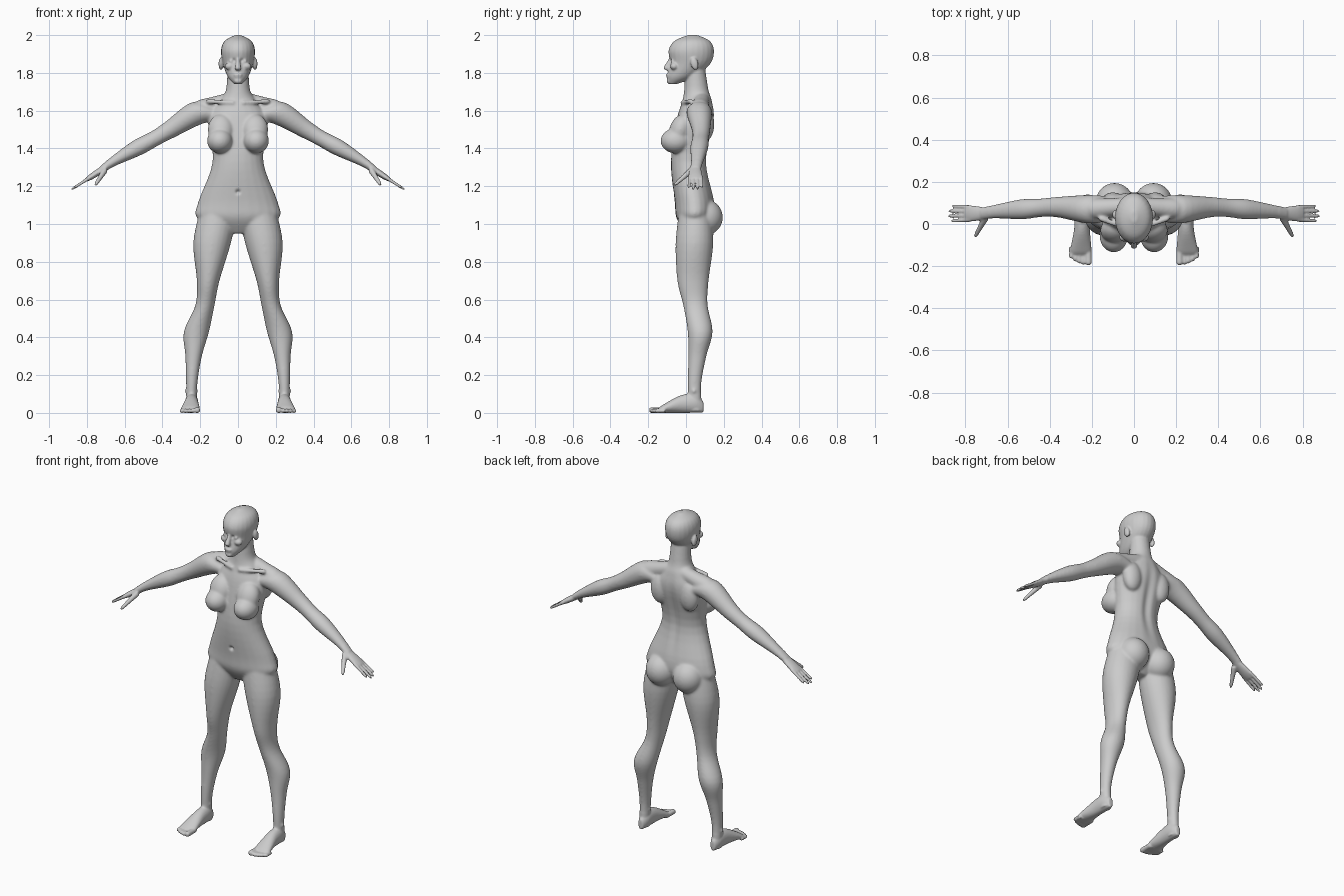
import bpy, bmesh, math
from mathutils import Vector, Matrix

cube = bpy.data.objects.get("Cube")
if cube:
    bpy.data.objects.remove(cube, do_unlink=True)

across, along, up = Vector((1, 0, 0)), Vector((0, 1, 0)), Vector((0, 0, 1))
hand_direction = Vector((.84, 0, -.54))
hand_up = hand_direction.cross(along)
skin = bmesh.new()


def blend(before, start, end, after, t):
    """Smooth curve value between start and end."""
    slope_in, slope_out = (end - before) / 2, (after - start) / 2
    rise = end - start
    return (start + slope_in * t + (3 * rise - 2 * slope_in - slope_out) * t ** 2
            + (slope_in + slope_out - 2 * rise) * t ** 3)


def resample(rows, steps=5):
    result = []
    for i, (start, end) in enumerate(zip(rows, rows[1:])):
        before, after = rows[max(i - 1, 0)], rows[min(i + 2, len(rows) - 1)]
        for step in range(steps):
            result.append([blend(*values, step / steps)
                           for values in zip(before, start, end, after)])
    return result + [rows[-1]]


def loft(rows, u, v, side=1, sides=24):
    """Closed skin over ellipses: rows hold centre x, y, z and radii along u, v."""
    rings = []
    for x, y, z, radius_u, radius_v in resample(rows):
        ring = []
        for k in range(sides):
            angle = math.tau * k / sides
            point = (Vector((x, y, z)) + u * radius_u * math.cos(angle)
                     + v * radius_v * math.sin(angle))
            ring.append(skin.verts.new((point.x * side, point.y, point.z)))
        rings.append(ring)
    for lower, upper in zip(rings, rings[1:]):
        for k in range(sides):
            skin.faces.new((lower[k - 1], lower[k], upper[k], upper[k - 1]))
    skin.faces.new(rings[0])
    skin.faces.new(rings[-1])


def stack(rows):
    """Central loft from rows of height, half width, front and back."""
    loft([(0, (front + back) / 2, height, width, (back - front) / 2)
          for height, width, front, back in rows], across, along)


def rod(start, end, thick, thin, side):
    """Round tapered rod with a rounded tip."""
    start, end = Vector(start), Vector(end)
    u = (end - start).orthogonal().normalized()
    v = (end - start).normalized().cross(u)
    rows = []
    for t, scale in ((0, 1), (.5, 1), (.9, 1), (1, .4)):
        radius = (thick + (thin - thick) * t) * scale
        rows.append((*start.lerp(end, t), radius, radius))
    loft(rows, u, v, side)


def blob(centre, radii, side=1, tilt=0):
    x, y, z = centre
    place = (Matrix.Translation((x * side, y, z)) @ Matrix.Rotation(tilt, 4, 'X')
             @ Matrix.Diagonal((*radii, 1)))
    bmesh.ops.create_uvsphere(skin, u_segments=28, v_segments=18, radius=1, matrix=place)


def build_centre():
    # Torso and neck
    stack([(.95, .06, 0, .08), (1.03, .215, -.05, .14), (1.12, .21, -.06, .15),
           (1.33, .135, -.08, .11), (1.55, .158, -.05, .15), (1.65, .1, -.02, .14),
           (1.71, .064, -.01, .12), (1.83, .055, 0, .1)])
    # Head
    stack([(1.74, .02, -.09, -.05), (1.78, .055, -.1, .05), (1.85, .08, -.085, .13),
           (1.92, .09, -.092, .148), (1.97, .07, -.06, .125), (2, .015, .01, .06)])
    # Nose, lips and chin
    rod((0, -.08, 1.88), (0, -.107, 1.815), .008, .017, 1)
    blob((0, -.096, 1.79), (.024, .01, .006))
    blob((0, -.094, 1.779), (.02, .01, .007))
    blob((0, -.09, 1.757), (.022, .013, .014))


def build_face_side(side):
    # Eye, cheek and ear
    blob((.034, -.071, 1.862), (.015, .012, .009), side)
    blob((.044, -.062, 1.835), (.026, .022, .02), side)
    blob((.09, .045, 1.848), (.013, .02, .034), side, .25)


def build_torso_side(side):
    # Chest, shoulder blade and buttock
    blob((.096, -.055, 1.44), (.068, .08, .066), side)
    blob((.09, -.03, 1.5), (.07, .057, .085), side, -.35)
    blob((.1, .105, 1.53), (.058, .045, .09), side)
    blob((.092, .103, 1.035), (.09, .092, .095), side)
    # Collarbone and shoulder slope
    rod((.02, -.025, 1.642), (.17, .03, 1.65), .01, .014, side)
    rod((.03, .085, 1.66), (.22, .07, 1.6), .04, .05, side)


def build_arm(side):
    loft([(.1, .075, 1.58, .055, .05), (.21, .07, 1.59, .068, .065),
          (.36, .08, 1.5, .049, .048), (.44, .077, 1.453, .044, .042),
          (.53, .07, 1.405, .048, .044), (.65, .06, 1.337, .034, .028),
          (.72, .05, 1.29, .028, .018)], along, hand_up, side)
    # Palm
    wrist = Vector((.7, .05, 1.3))
    loft([(*(wrist + hand_direction * reach), width, thickness)
          for reach, width, thickness in ((0, .027, .018), (.08, .038, .016),
                                          (.12, .034, .011))], along, hand_up, side)
    # Fingers spread a little towards their tips
    for i, length in enumerate((.1, .118, .115, .095)):
        spread = along * (i - 1.5)
        knuckle = wrist + hand_direction * .09 + spread * .02
        tip = wrist + hand_direction * (.1 + length) + spread * .024
        rod(knuckle, tip, .01, .007, side)
    # Thumb
    rod((.705, .03, 1.285), (.755, -.062, 1.206), .017, .008, side)


def build_leg(side):
    loft([(.1, .05, 1.08, .1, .085), (.137, .045, .9, .1, .1),
          (.158, .037, .7, .06, .083), (.175, .05, .57, .051, .065),
          (.22, .075, .43, .067, .066), (.235, .06, .3, .044, .048),
          (.245, .045, .15, .03, .036), (.246, .05, .01, .028, .036)],
         across, along, side)
    # Kneecap and ankle bones
    blob((.178, .012, .575), (.032, .026, .04), side)
    blob((.247, .042, .115), (.037, .018, .02), side)
    # Foot resting on the ground
    loft([(x, y, height, width, height) for x, y, width, height in (
        (.245, .092, .015, .03), (.245, .05, .033, .05), (.247, -.03, .038, .046),
        (.252, -.12, .05, .022), (.254, -.145, .044, .013))], across, up, side)
    # Toes, from big to small
    for i in range(5):
        x = .297 - .019 * (4 - i) - (.005 if i == 0 else 0)
        radius = .015 if i == 0 else .011
        rod((x, -.11, radius), (x, -.195 + .002 * i * i, radius), radius, radius, side)


build_centre()
for side in (1, -1):
    for build in (build_face_side, build_torso_side, build_arm, build_leg):
        build(side)

bmesh.ops.recalc_face_normals(skin, faces=skin.faces)
mesh = bpy.data.meshes.new("body")
skin.to_mesh(mesh)
skin.free()
body = bpy.data.objects.new("body", mesh)
bpy.context.scene.collection.objects.link(body)
bpy.context.view_layer.objects.active = body
body.select_set(True)

# Fuse all parts into one skin
fuse = body.modifiers.new("fuse", 'REMESH')
fuse.mode = 'VOXEL'
fuse.voxel_size = .0055
bpy.ops.object.modifier_apply(modifier=fuse.name)

# Blend the joints strongly, but keep hands, feet and face crisp
soft = body.vertex_groups.new(name="soft")
fine = body.vertex_groups.new(name="fine")
for vertex in body.data.vertices:
    x, y, z = vertex.co
    detailed = z > 1.73 or z < .1 or abs(x) > .69
    (fine if detailed else soft).add([vertex.index], 1, 'REPLACE')
for group, count in ((soft, 22), (fine, 3)):
    smooth = body.modifiers.new("smooth", 'SMOOTH')
    smooth.factor, smooth.iterations, smooth.vertex_group = .5, count, group.name
    bpy.ops.object.modifier_apply(modifier=smooth.name)


def falloff(distance, width):
    return math.exp(-(distance / width) ** 2)


# Hollows of the spine, navel and eye sockets
for vertex in body.data.vertices:
    x, y, z = vertex.co
    if y > .07:
        vertex.co.y -= .012 * falloff(x, .025) * falloff(z - 1.4, .2)
    if y < -.03:
        vertex.co.y += .014 * falloff(math.hypot(x, z - 1.17), .011)
        vertex.co.y += .008 * falloff(abs(x) - .02, .01) * falloff(z - 1.866, .01)

# Plain grey surface
grey = bpy.data.materials.new("light_grey")
grey.use_nodes = True
colour = (.6, .6, .6, 1)
grey.diffuse_color = colour
grey.node_tree.nodes["Principled BSDF"].inputs["Base Color"].default_value = colour
body.data.materials.clear()
body.data.materials.append(grey)
bpy.ops.object.shade_smooth()
